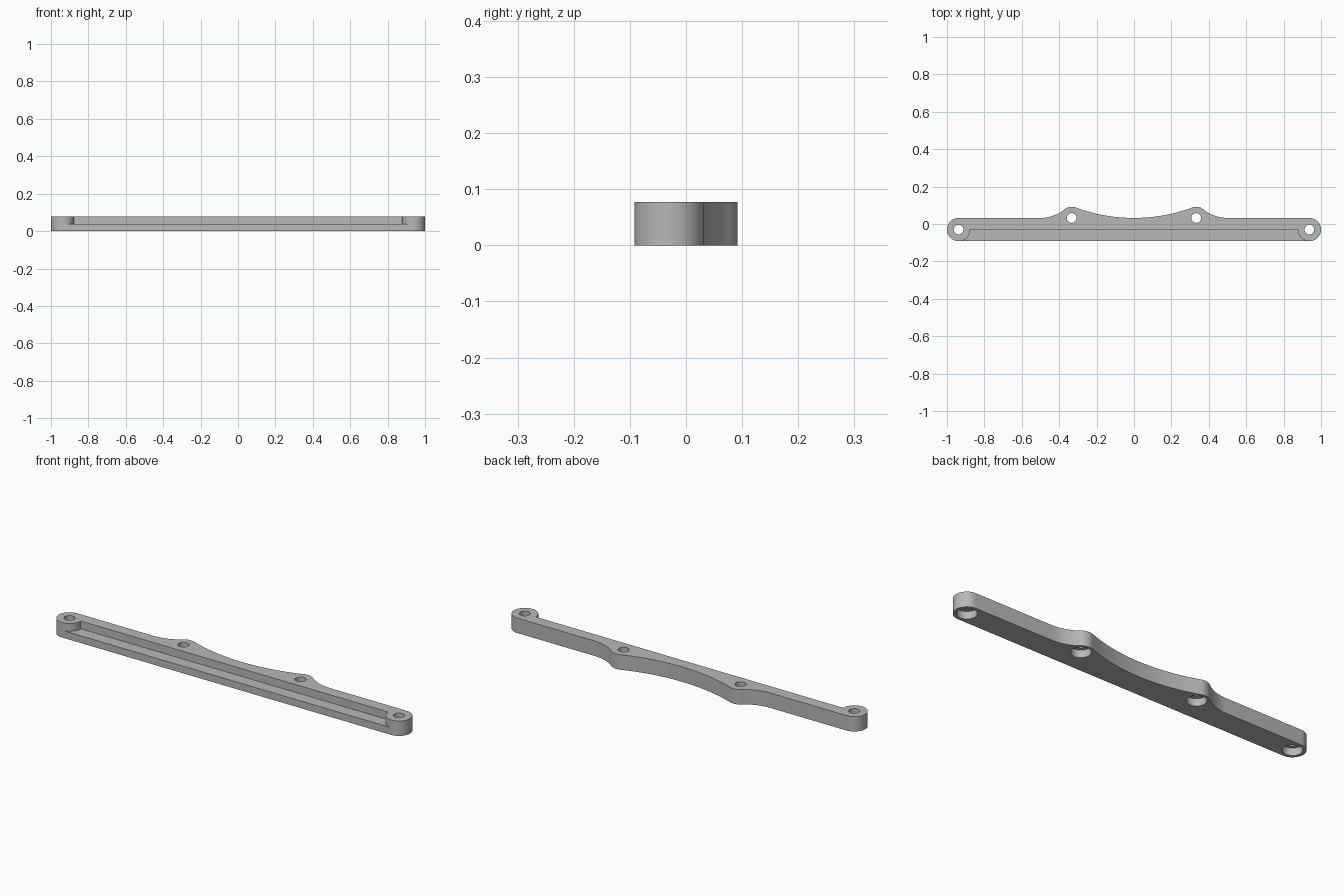
import bpy, bmesh
from math import sin, cos, radians, atan2, degrees, hypot

if "Cube" in bpy.data.objects:
    bpy.data.objects.remove(bpy.data.objects["Cube"])

HEIGHT = 0.077
LEDGE = 0.037             # height of the front step
R_END = 0.0622            # rounded ends
END_X, END_Y = 1 - R_END, -0.092 + R_END
BACK = END_Y + R_END      # straight back edge
LUG_X, R_LUG = 0.333, 0.092 - BACK
HOLE, BORE, BORE_DEPTH = 0.026, 0.046, 0.038

grey = bpy.data.materials.new("satin grey")
grey.use_nodes = True
COLOUR = (0.48, 0.48, 0.48, 1)
grey.diffuse_color = COLOUR
grey.node_tree.nodes["Principled BSDF"].inputs["Base Color"].default_value = COLOUR


def arc(cx, cy, r, a0, a1, n):
    return [(cx + r * cos(radians(a0 + (a1 - a0) * i / n)),
             cy + r * sin(radians(a0 + (a1 - a0) * i / n))) for i in range(n + 1)]


def mirrored(points):
    return [(-x, y) for x, y in reversed(points)]


def make_object(name, bm):
    bmesh.ops.recalc_face_normals(bm, faces=bm.faces)
    mesh = bpy.data.meshes.new(name)
    bm.to_mesh(mesh)
    bm.free()
    mesh.materials.append(grey)
    ob = bpy.data.objects.new(name, mesh)
    bpy.context.collection.objects.link(ob)
    return ob


def extrude(name, outline, z0, z1):
    bm = bmesh.new()
    face = bm.faces.new([bm.verts.new((x, y, z0)) for x, y in outline])
    top = bmesh.ops.extrude_face_region(bm, geom=[face])["geom"]
    verts = [v for v in top if isinstance(v, bmesh.types.BMVert)]
    bmesh.ops.translate(bm, verts=verts, vec=(0, 0, z1 - z0))
    return make_object(name, bm)


def stepped_pin(name, x, y, n=40):
    """Narrow pin with a wide foot, for a counterbored hole."""
    bm = bmesh.new()
    rings = []
    for r, z in ((BORE, -0.05), (BORE, BORE_DEPTH), (HOLE, BORE_DEPTH), (HOLE, 0.15)):
        rings.append([bm.verts.new((px, py, z)) for px, py in arc(x, y, r, 0, 360, n)[:-1]])
    for low, high in zip(rings, rings[1:]):
        for i in range(n):
            j = (i + 1) % n
            bm.faces.new((low[i], low[j], high[j], high[i]))
    bm.faces.new(rings[0])
    bm.faces.new(rings[-1])
    return make_object(name, bm)


def cut(target, cutter):
    cutter.hide_render = True
    mod = target.modifiers.new("cut", "BOOLEAN")
    mod.operation, mod.solver, mod.object = "DIFFERENCE", "EXACT", cutter
    bpy.context.view_layer.objects.active = target
    bpy.ops.object.modifier_apply(modifier=mod.name)
    bpy.data.objects.remove(cutter)


# Outline: rounded end, fillet, lug and the wide hollow between the lugs
FILLET_X = 0.5
r_fillet = ((FILLET_X - LUG_X) ** 2 - R_LUG ** 2) / (2 * R_LUG)
r_hollow = (LUG_X ** 2 - R_LUG ** 2) / (2 * R_LUG)
a_out = degrees(atan2(r_fillet, FILLET_X - LUG_X))
a_in = degrees(atan2(r_hollow, -LUG_X))
half = (arc(END_X, END_Y, R_END, -90, 90, 32)
        + arc(FILLET_X, BACK + r_fillet, r_fillet, 270, 180 + a_out, 12)
        + arc(LUG_X, BACK, R_LUG, a_out, a_in, 12)[1:]
        + arc(0, BACK + r_hollow, r_hollow, 180 + a_in, 270, 14)[1:])
bar = extrude("mounting_bar", half + mirrored(half)[1:], 0, HEIGHT)

# Front step, leaving a round boss at each end
side = arc(END_X, END_Y, R_END, 260, 178.5, 20)
side = [(side[0][0], -0.2)] + side
cut(bar, extrude("step_cutter", side + mirrored(side), LEDGE, 0.2))

# Counterbored screw holes
for x, y in ((END_X, END_Y), (LUG_X, BACK)):
    for s in (-1, 1):
        cut(bar, stepped_pin("hole_cutter", s * x, y))

bpy.ops.object.select_all(action="DESELECT")
bar.select_set(True)
bpy.context.view_layer.objects.active = bar
bpy.ops.object.shade_smooth_by_angle(angle=radians(30))
